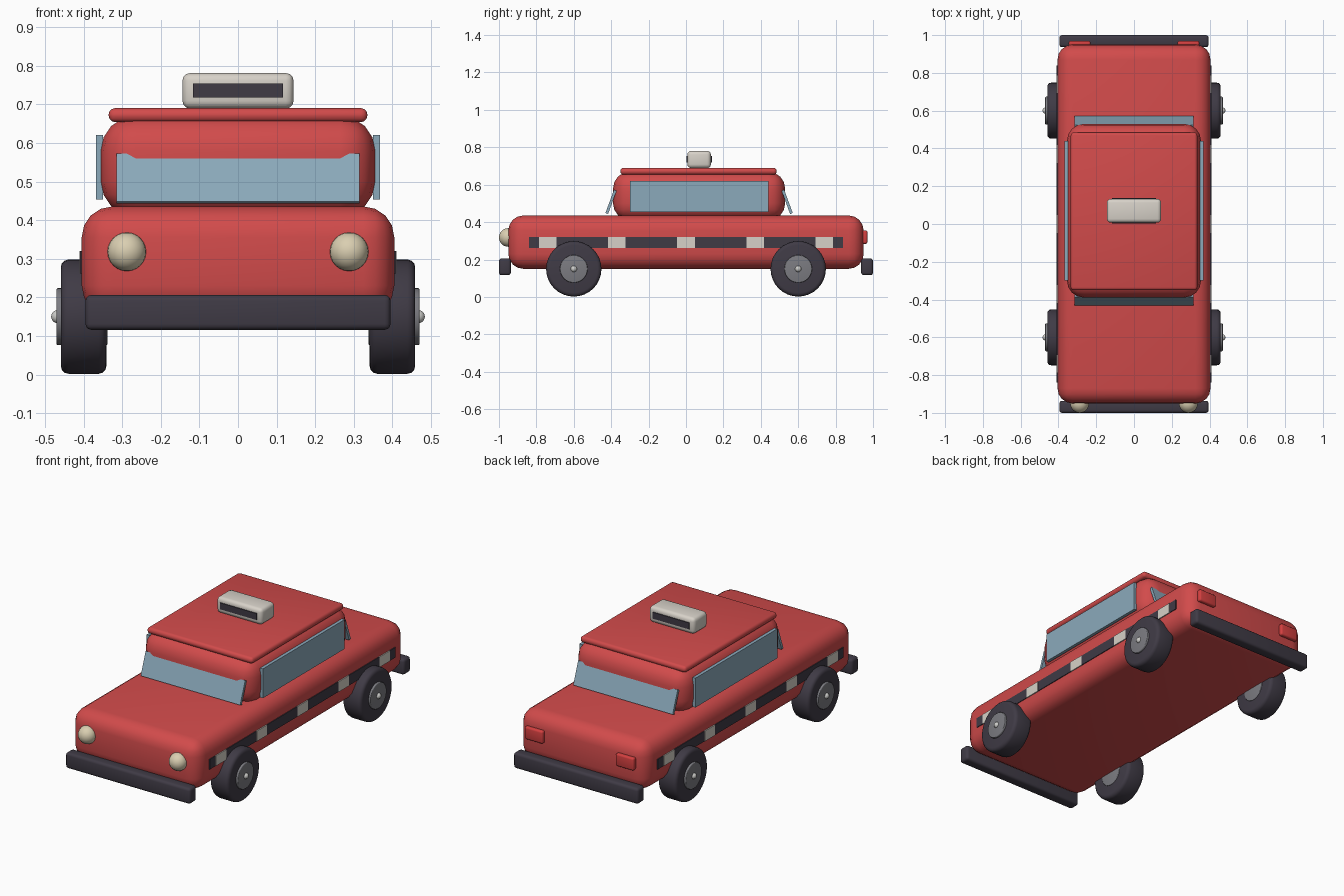
import bpy
import math

default = bpy.data.objects.get("Cube")
if default:
    bpy.data.objects.remove(default, do_unlink=True)


def material(name, rgb):
    mat = bpy.data.materials.new(name)
    mat.use_nodes = True
    mat.diffuse_color = (*rgb, 1)
    mat.node_tree.nodes["Principled BSDF"].inputs["Base Color"].default_value = (*rgb, 1)
    return mat


RED = material("body red", (0.64, 0.07, 0.07))
LAMP_RED = material("tail lamp red", (0.65, 0.05, 0.05))
GLASS = material("window blue", (0.26, 0.40, 0.50))
DARK = material("rubber dark", (0.05, 0.043, 0.06))
WHITE = material("off white", (0.68, 0.64, 0.58))
CREAM = material("headlight cream", (0.70, 0.62, 0.44))
GREY = material("hub grey", (0.20, 0.20, 0.22))
SILVER = material("cap silver", (0.60, 0.60, 0.58))


def finish(obj, name, mat, bevel=0, segments=3):
    obj.name = name
    obj.data.materials.append(mat)
    bpy.ops.object.transform_apply(location=False, rotation=True, scale=True)
    if bevel:
        mod = obj.modifiers.new("rounding", "BEVEL")
        mod.width = bevel
        mod.segments = segments
        mod.limit_method = "ANGLE"
        bpy.ops.object.modifier_apply(modifier=mod.name)
    bpy.ops.object.shade_smooth_by_angle(angle=math.radians(40))
    return obj


def box(name, mat, center, size, bevel=0, tilt=0, segments=3):
    bpy.ops.mesh.primitive_cube_add(size=1, location=center, rotation=(tilt, 0, 0))
    obj = bpy.context.object
    obj.scale = size
    return finish(obj, name, mat, bevel, segments)


def disc(name, mat, center, radius, width, bevel=0):
    bpy.ops.mesh.primitive_cylinder_add(vertices=32, radius=radius, depth=width,
                                        location=center, rotation=(0, math.pi / 2, 0))
    return finish(bpy.context.object, name, mat, bevel)


def ball(name, mat, center, radius):
    bpy.ops.mesh.primitive_uv_sphere_add(segments=24, ring_count=12,
                                         radius=radius, location=center)
    return finish(bpy.context.object, name, mat)


# Body shell, cabin and roof
box("body", RED, (0, 0, 0.293), (0.81, 1.9, 0.285), 0.08, segments=4)
box("cabin", RED, (0, 0.07, 0.54), (0.71, 0.92, 0.26), 0.09, segments=4)
box("roof", RED, (0, 0.067, 0.672), (0.67, 0.835, 0.036), 0.016)

# Roof sign with a dark panel on both faces
box("roof_sign", WHITE, (0, 0.07, 0.735), (0.288, 0.126, 0.092), 0.02)

for end, side in ((-1, "front"), (1, "rear")):
    box(side + "_sign_panel", DARK, (0, 0.07 + end * 0.064, 0.736), (0.232, 0.008, 0.037))
    box(side + "_bumper", DARK, (0, end * 0.968, 0.161), (0.79, 0.064, 0.09), 0.015)
    box(side + "_window", GLASS, (0, 0.07 + end * 0.471, 0.508),
        (0.63, 0.015, 0.132), tilt=end * 0.35)

for s, side in ((1, "left"), (-1, "right")):
    # Side glass and checker stripe
    box(side + "_window", GLASS, (s * 0.359, 0.07, 0.537), (0.018, 0.74, 0.168))
    box(side + "_stripe", DARK, (s * 0.405, 0, 0.291), (0.009, 1.68, 0.058))
    for i in range(5):
        box(f"{side}_stripe_check_{i + 1}", WHITE, (s * 0.406, (i - 2) * 0.37, 0.291),
            (0.01, 0.094, 0.059))

    # Lamps
    ball(side + "_headlight", CREAM, (s * 0.288, -0.95, 0.318), 0.05)
    box(side + "_tail_lamp", LAMP_RED, (s * 0.288, 0.955, 0.32), (0.115, 0.03, 0.072), 0.01)

    # Wheels
    for y, end in ((-0.6, "front"), (0.6, "rear")):
        label = f"{end}_{side}_"
        disc(label + "tyre", DARK, (s * 0.4, y, 0.15), 0.148, 0.118, 0.02)
        disc(label + "hub", GREY, (s * 0.404, y, 0.15), 0.074, 0.132, 0.004)
        ball(label + "hub_cap", SILVER, (s * 0.467, y, 0.15), 0.017)
